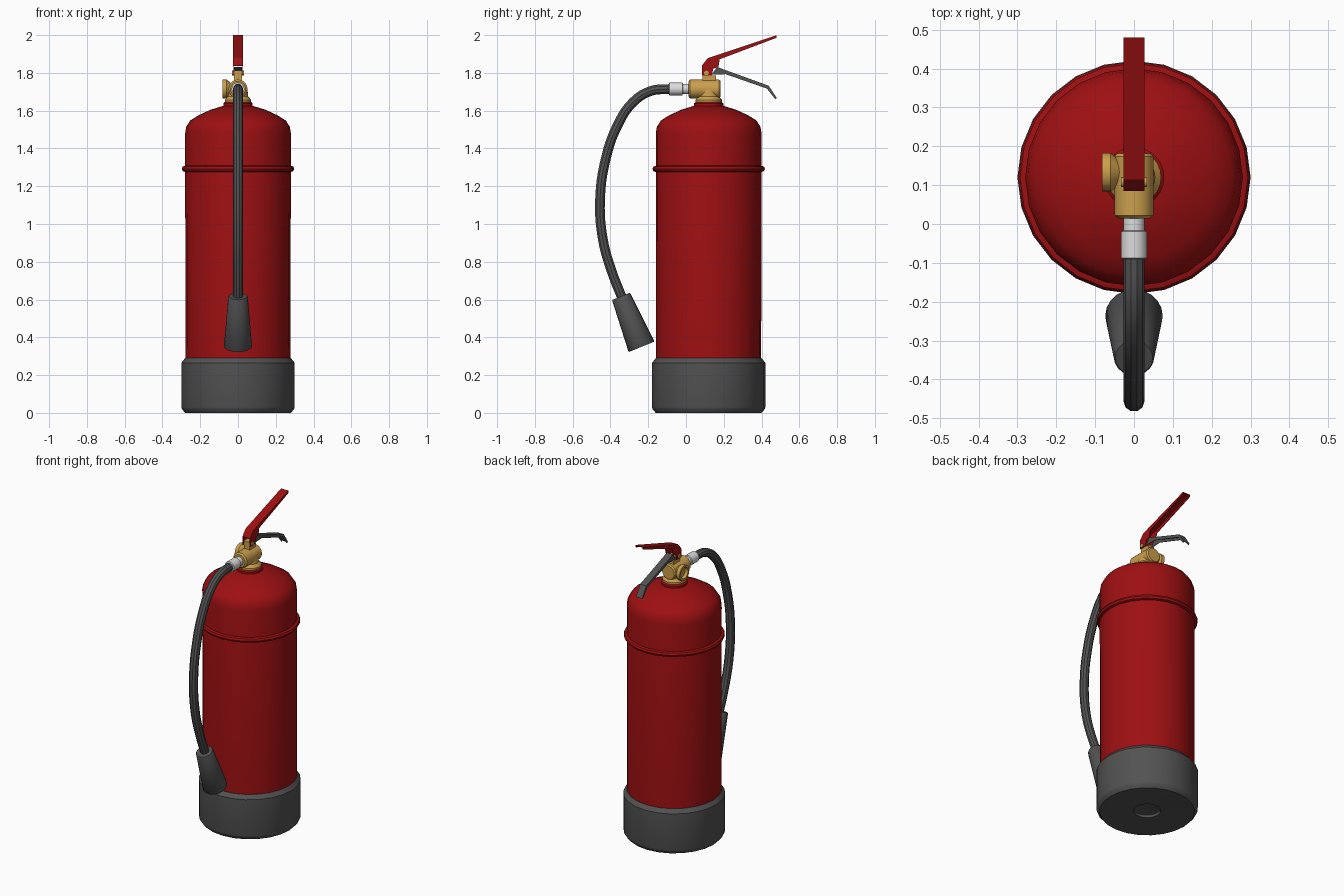
import bpy
import math
from mathutils import Matrix, Vector

if "Cube" in bpy.data.objects:
    bpy.data.objects.remove(bpy.data.objects["Cube"], do_unlink=True)

AXIS_Y = 0.12      # tank centre line
VALVE_Z = 1.715    # height of the outlet


def material(name, rgb):
    m = bpy.data.materials.new(name)
    m.use_nodes = True
    m.diffuse_color = (*rgb, 1)
    m.node_tree.nodes["Principled BSDF"].inputs["Base Color"].default_value = (*rgb, 1)
    return m


RED = material("red paint", (0.34, 0.005, 0.006))
GREY = material("dark rubber", (0.085, 0.085, 0.085))
BRASS = material("brass", (0.6, 0.35, 0.075))
WHITE = material("pale metal", (0.72, 0.72, 0.72))


def finish(obj, mat, angle=35):
    obj.data.materials.append(mat)
    bpy.ops.object.select_all(action="DESELECT")
    obj.select_set(True)
    bpy.context.view_layer.objects.active = obj
    bpy.ops.object.shade_smooth_by_angle(angle=math.radians(angle))
    return obj


def mesh_object(name, verts, faces):
    mesh = bpy.data.meshes.new(name)
    mesh.from_pydata(verts, [], faces)
    mesh.update()
    obj = bpy.data.objects.new(name, mesh)
    bpy.context.collection.objects.link(obj)
    return obj


def lathe(name, profile, mat, origin=(0, AXIS_Y, 0), direction=(0, 0, 1), sides=24):
    """Spin (radius, height) points about a direction and cap both ends."""
    turn = Vector(direction).to_track_quat("Z", "Y").to_matrix().to_4x4()
    place = Matrix.Translation(origin) @ turn
    verts, faces = [], []
    for r, h in profile:
        for i in range(sides):
            a = math.tau * i / sides
            verts.append(place @ Vector((r * math.cos(a), r * math.sin(a), h)))
    for k in range(len(profile) - 1):
        for i in range(sides):
            j = (i + 1) % sides
            a, b = k * sides, (k + 1) * sides
            faces.append((a + i, a + j, b + j, b + i))
    faces.append(tuple(reversed(range(sides))))
    last = (len(profile) - 1) * sides
    faces.append(tuple(range(last, last + sides)))
    return finish(mesh_object(name, verts, faces), mat)


def slab(name, outline, x0, x1, mat):
    """Extrude a (y, z) outline between two x positions."""
    n = len(outline)
    verts = [(x, y, z) for x in (x0, x1) for y, z in outline]
    faces = [tuple(reversed(range(n))), tuple(range(n, 2 * n))]
    faces += [(i, (i + 1) % n, n + (i + 1) % n, n + i) for i in range(n)]
    return finish(mesh_object(name, verts, faces), mat, 20)


def channel(name, top, lower, half, mat, wall=0.004):
    """Folded sheet lever: a top strip with two side flanges."""
    under = [(y, z - wall) for y, z in reversed(top)]
    slab(name + "_top", top + under, -half, half, mat)
    for side, s in (("left", 1), ("right", -1)):
        x0, x1 = sorted((s * half, s * (half - wall)))
        slab(f"{name}_{side}_flange", top + lower, x0, x1, mat)


# Foot with a recess beneath
lathe("foot", [(0.05, 0.03), (0.08, 0.022), (0.08, 0.005), (0.28, 0.0), (0.297, 0.02),
               (0.3, 0.03), (0.3, 0.265), (0.28, 0.29)], GREY)

# Tank with domed shoulder and collar
lathe("tank", [(0.278, 0.25), (0.28, 1.48), (0.274, 1.515), (0.253, 1.548),
               (0.21, 1.575), (0.145, 1.605), (0.08, 1.625)], RED)
lathe("tank_band", [(0.278, 1.275), (0.293, 1.28), (0.298, 1.292), (0.293, 1.304),
                    (0.278, 1.309)], RED)
lathe("tank_collar", [(0.078, 1.61), (0.078, 1.638), (0.07, 1.645)], RED)

# Valve body
lathe("valve_neck", [(0.07, 1.64), (0.07, 1.657), (0.054, 1.675), (0.05, 1.715)], BRASS)
lathe("valve_body", [(0.04, 0), (0.05, 0.008), (0.05, 0.16), (0.043, 0.168)], BRASS,
      (0, 0.014, VALVE_Z), (0, 1, 0), 20)
lathe("gauge_socket", [(0.03, 0), (0.03, 0.035), (0.05, 0.06), (0.05, 0.082),
                       (0.036, 0.082), (0.036, 0.062)], BRASS,
      (0, 0.133, VALVE_Z), (-1, 0, 0), 20)
slab("valve_stem", [(0.088, 1.74), (0.158, 1.74), (0.158, 1.785), (0.135, 1.785),
                    (0.13, 1.812), (0.088, 1.812)], -0.02, 0.02, BRASS)
lathe("lever_pin", [(0.013, -0.033), (0.013, 0.033)], BRASS,
      (0, 0.108, 1.799), (1, 0, 0), 12)

# Levers
channel("upper_lever",
        [(0.085, 1.84), (0.115, 1.878), (0.48, 2.0)],
        [(0.48, 1.986), (0.178, 1.872), (0.172, 1.832), (0.145, 1.822), (0.135, 1.785),
         (0.085, 1.785)], 0.027, RED)
channel("lower_lever",
        [(0.165, 1.832), (0.195, 1.82), (0.438, 1.732), (0.48, 1.668)],
        [(0.473, 1.66), (0.428, 1.717), (0.21, 1.793), (0.135, 1.79)], 0.022, GREY)

# Hose coupling
lathe("coupling", [(0.027, 0), (0.027, 0.035), (0.034, 0.037), (0.034, 0.106),
                   (0.028, 0.108)], WHITE, (0, 0.018, VALVE_Z), (0, -1, 0), 20)

# Hose swept along a smooth path
path = [(-0.08, 1.715), (-0.19, 1.703), (-0.285, 1.64), (-0.365, 1.517), (-0.423, 1.353),
        (-0.455, 1.13), (-0.44, 0.918), (-0.397, 0.76), (-0.335, 0.6)]
curve = bpy.data.curves.new("hose", "CURVE")
curve.dimensions = "3D"
curve.bevel_depth = 0.027
curve.bevel_resolution = 3
curve.resolution_u = 5
curve.use_fill_caps = True
spline = curve.splines.new("BEZIER")
spline.bezier_points.add(len(path) - 1)
for point, (y, z) in zip(spline.bezier_points, path):
    point.co = (0, y, z)
    point.handle_left_type = point.handle_right_type = "AUTO"
hose = bpy.data.objects.new("hose", curve)
bpy.context.collection.objects.link(hose)
bpy.ops.object.select_all(action="DESELECT")
hose.select_set(True)
bpy.context.view_layer.objects.active = hose
bpy.ops.object.convert(target="MESH")
finish(bpy.context.view_layer.objects.active, GREY)

# Discharge horn
start, end = Vector((0, -0.344, 0.617)), Vector((0, -0.235, 0.35))
length = (end - start).length
lathe("nozzle", [(0.048, 0), (0.052, 0.006), (0.074, length - 0.004), (0.072, length)],
      GREY, start, end - start, 20)
